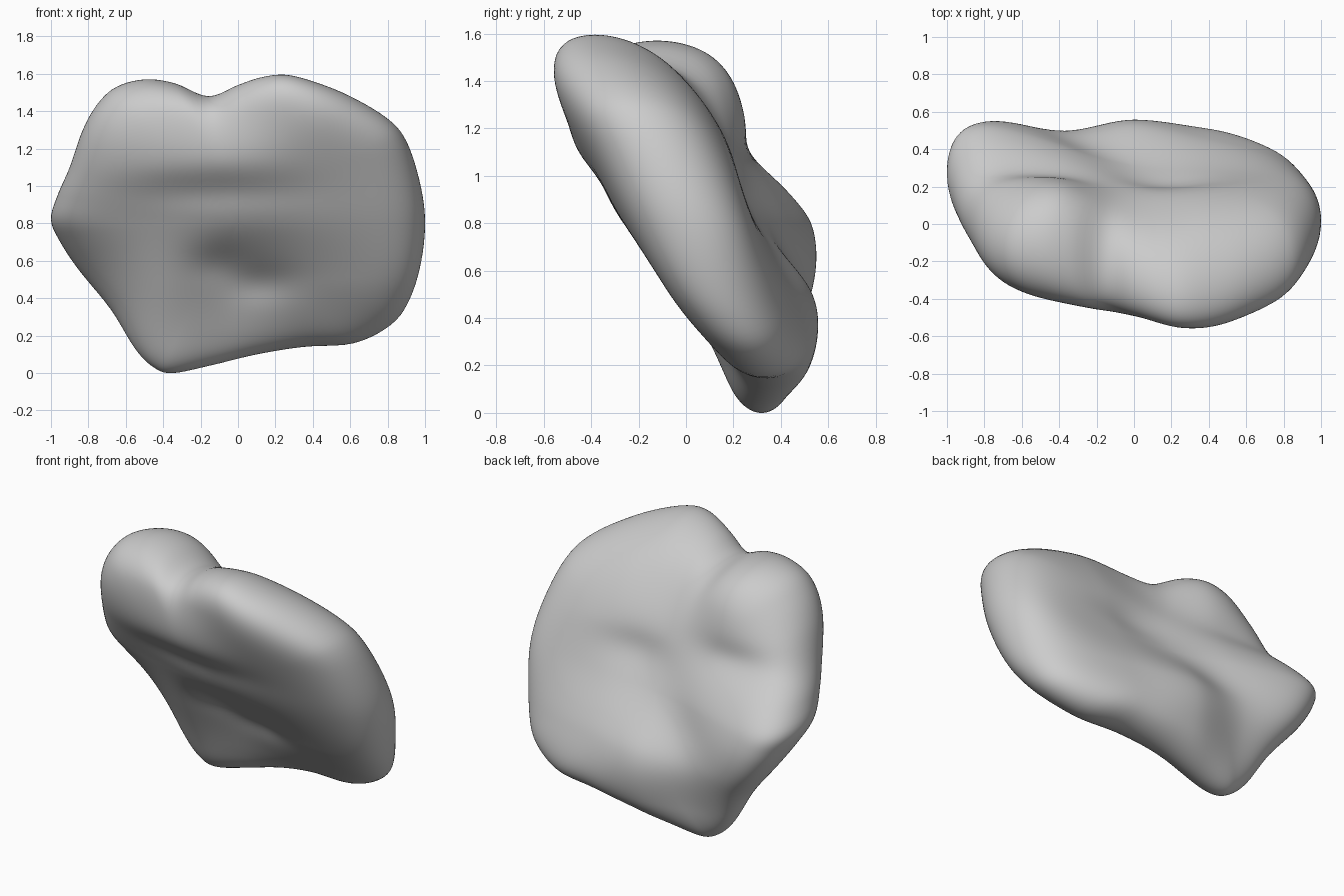
import bpy, bmesh, math

if "Cube" in bpy.data.objects:
    bpy.data.objects.remove(bpy.data.objects["Cube"])

# Front-view silhouette (x, z), clockwise from the left tip
outline = [(-1, .82), (-.965, .95), (-.9, 1.1), (-.83, 1.3), (-.75, 1.44), (-.65, 1.53), (-.5, 1.57),
           (-.34, 1.55), (-.16, 1.48), (0, 1.54), (.12, 1.58), (.25, 1.595), (.4, 1.56), (.6, 1.48),
           (.8, 1.36), (.9, 1.24), (.97, 1.03), (1, .82), (.98, .6), (.92, .4), (.82, .26), (.62, .16),
           (.35, .14), (.1, .1), (-.15, .04), (-.35, 0), (-.45, .03), (-.55, .13), (-.68, .34),
           (-.85, .55), (-.95, .7)]

# Depth of the front and back faces: rows z = -0.1 .. 1.7, columns x = -0.8 .. 0.8
front = [(.28, .22, .22, .2, .2),
         (.25, .15, .19, .16, .11),
         (.16, .01, .04, -.03, -.08),
         (-.06, -.16, -.24, -.25, -.24),
         (-.25, -.36, -.44, -.42, -.38),
         (-.36, -.42, -.5, -.57, -.52),
         (-.35, -.42, -.58, -.7, -.6)]
back = [(.44, .46, .48, .5, .43),
        (.54, .48, .56, .55, .47),
        (.62, .52, .55, .47, .39),
        (.57, .45, .33, .31, .3),
        (.35, .3, .21, .21, .19),
        (.2, .23, .04, .04, .04),
        (.09, .15, -.15, -.2, -.18)]
# Soft dents: x, z, width, height, shift in y
front_dents = [(-.1, .97, .4, .1, .035), (-.1, .59, .15, .1, .025), (.13, .48, .2, .1, .03)]
back_dents = [(-.6, 1.1, .35, .1, -.035), (.2, .97, .25, .12, -.035), (-.25, .65, .2, .15, -.03)]


def cubic(a, b, c, d, t):
    return b + .5 * t * (c - a + t * (2 * a - 5 * b + 4 * c - d + t * (3 * (b - c) + d - a)))


def spline(vals, u):
    p = [2 * vals[0] - vals[1], *vals, 2 * vals[-1] - vals[-2]]
    i = min(max(int(math.floor(u)), 0), len(vals) - 2)
    t = u - i
    if t < 0 or t > 1:
        return vals[i] + (vals[i + 1] - vals[i]) * t
    return cubic(*p[i:i + 4], t)


def depth(table, dents, x, z):
    y = spline([spline(row, (x + .8) / .4) for row in table], (z + .1) / .3)
    return y + sum(s * math.exp(-((x - cx) / w) ** 2 - ((z - cz) / h) ** 2) for cx, cz, w, h, s in dents)


# Smooth the closed silhouette
SUB, RINGS, n = 5, 40, len(outline)
rim = []
for i in range(n):
    q = [outline[(i + k) % n] for k in (-1, 0, 1, 2)]
    for s in range(SUB):
        rim.append([cubic(*[p[a] for p in q], s / SUB) for a in (0, 1)])

# Rounded boulder: rings run from the front centre over the rim to the back centre
bm = bmesh.new()
CX, CZ = 0, .8


def point(x, z, r, side):
    f, b = depth(front, front_dents, x, z), depth(back, back_dents, x, z)
    return bm.verts.new((x, (f + b) / 2 + side * (b - f) / 2 * math.sqrt(max(0, 1 - r ** 8)), z))


rings = []
for k in range(1, 2 * RINGS):
    a = math.pi * k / (2 * RINGS)
    r, side = math.sin(a), (-1 if k < RINGS else 1)
    rings.append([point(CX + (x - CX) * r, CZ + (z - CZ) * r, r, side) for x, z in rim])
m = len(rim)
for a, b in zip(rings, rings[1:]):
    for j in range(m):
        bm.faces.new((a[j], a[(j + 1) % m], b[(j + 1) % m], b[j]))
for ring, side in ((rings[0], -1), (rings[-1], 1)):
    c = point(CX, CZ, 0, side)
    for j in range(m):
        bm.faces.new((c, ring[j], ring[(j + 1) % m]))
bmesh.ops.recalc_face_normals(bm, faces=bm.faces)

# Seat on the ground and centre
for ax in (0, 1, 2):
    lo, hi = min(v.co[ax] for v in bm.verts), max(v.co[ax] for v in bm.verts)
    for v in bm.verts:
        v.co[ax] -= lo if ax == 2 else (lo + hi) / 2
for f in bm.faces:
    f.smooth = True
me = bpy.data.meshes.new("boulder")
bm.to_mesh(me)
bm.free()
bpy.context.collection.objects.link(bpy.data.objects.new("boulder", me))
